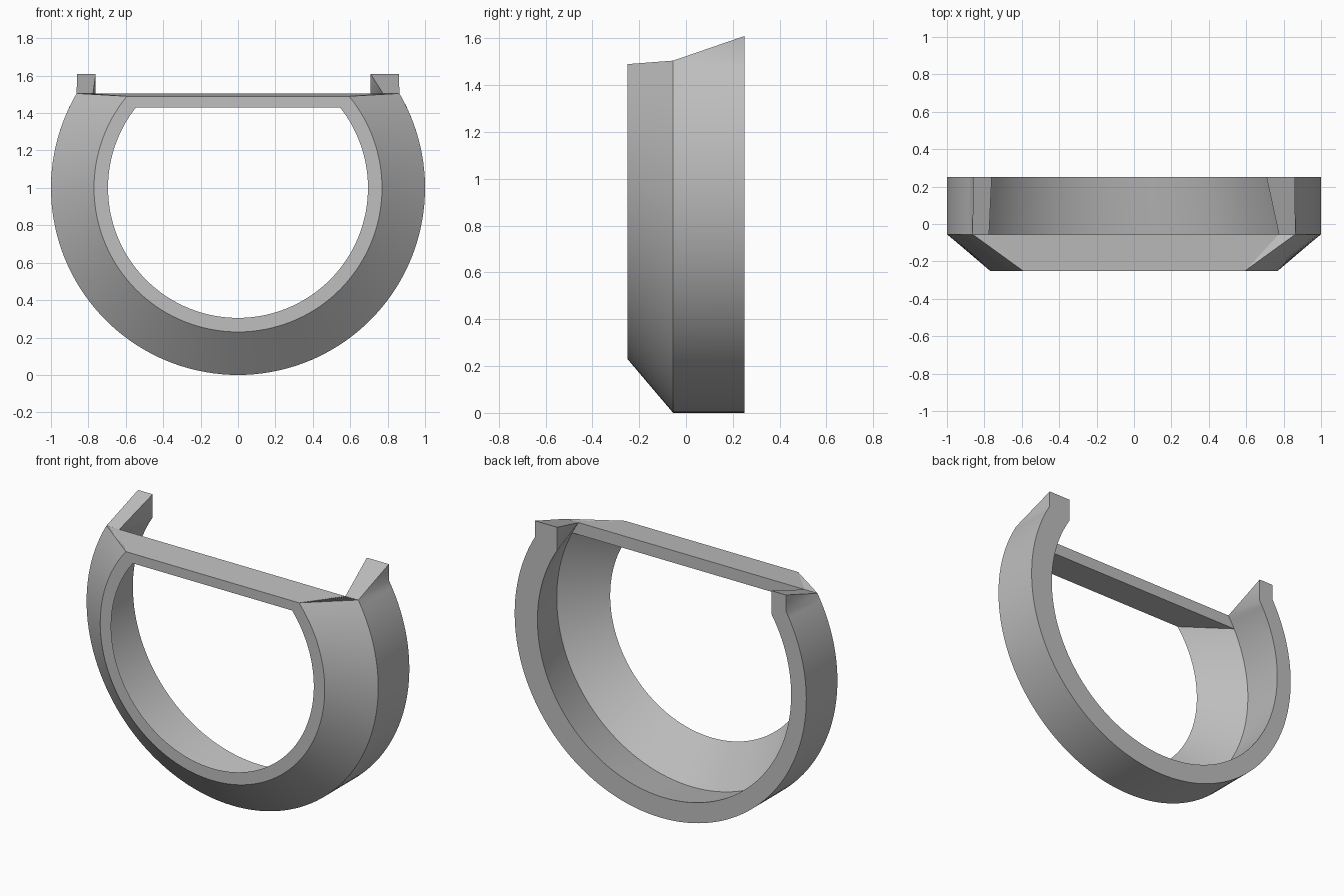
import bpy, bmesh, math
from math import sin, cos, asin, pi

cube = bpy.data.objects.get("Cube")
if cube:
    bpy.data.objects.remove(cube, do_unlink=True)

grey = bpy.data.materials.new("plain_grey")
grey.use_nodes = True
grey.diffuse_color = (0.52, 0.52, 0.52, 1)
grey.node_tree.nodes["Principled BSDF"].inputs["Base Color"].default_value = (0.52, 0.52, 0.52, 1)

FRONT, MID, BACK = -0.25, -0.055, 0.25   # depth stations
STEPS = 96


def finish(bm, name):
    bmesh.ops.remove_doubles(bm, verts=bm.verts, dist=0.0005)
    bmesh.ops.recalc_face_normals(bm, faces=bm.faces)
    mesh = bpy.data.meshes.new(name)
    bm.to_mesh(mesh)
    bm.free()
    obj = bpy.data.objects.new(name, mesh)
    bpy.context.collection.objects.link(obj)
    mesh.materials.append(grey)
    bpy.ops.object.select_all(action='DESELECT')
    obj.select_set(True)
    bpy.context.view_layer.objects.active = obj
    bpy.ops.object.shade_smooth_by_angle(angle=math.radians(35))
    return obj


def arc(y, radius, rise, centre=0.0, lug_top=None):
    """Open arc through the bottom; its ends stand 'rise' above the centre."""
    a = asin(rise / radius)
    pts = []
    for i in range(STEPS + 1):
        t = a - (pi + 2 * a) * i / STEPS
        pts.append((centre + radius * cos(t), y, 1 + radius * sin(t)))
    first, last = pts[0], pts[-1]
    if lug_top:
        first, last = (first[0], y, lug_top), (last[0], y, lug_top)
    return [first] + pts + [last]


# Horseshoe band: six arcs around the section, with raised lugs at the back
section = [
    arc(FRONT, 0.77, 0.49),
    arc(MID, 1.0, 0.505),
    arc(BACK, 1.0, 0.51, lug_top=1.61),
    arc(BACK, 0.87, 0.466, centre=-0.026, lug_top=1.61),
    arc(MID, 0.925, 0.505),
    arc(FRONT, 0.695, 0.43),
]
bm = bmesh.new()
rails = [[bm.verts.new(p) for p in line] for line in section]
for k, rail in enumerate(rails):
    nxt = rails[(k + 1) % len(rails)]
    for i in range(len(rail) - 1):
        bm.faces.new((rail[i], rail[i + 1], nxt[i + 1], nxt[i]))
for end in (0, -1):
    fo, mo, bo, bi, mi, fi = [r[end] for r in rails]
    bm.faces.new((fo, mo, mi, fi))
    bm.faces.new((mo, bo, bi, mi))
finish(bm, "horseshoe_band")

# Flat bar closing the top of the opening
bm = bmesh.new()
half = [section[0][0], section[5][0], (0.82, MID, 1.43), section[1][0]]
left = [bm.verts.new(p) for p in half]
right = [bm.verts.new((-x, y, z)) for x, y, z in half]
bm.faces.new(left)
bm.faces.new(right[::-1])
for i in range(4):
    j = (i + 1) % 4
    bm.faces.new((left[i], left[j], right[j], right[i]))
finish(bm, "top_bar")
